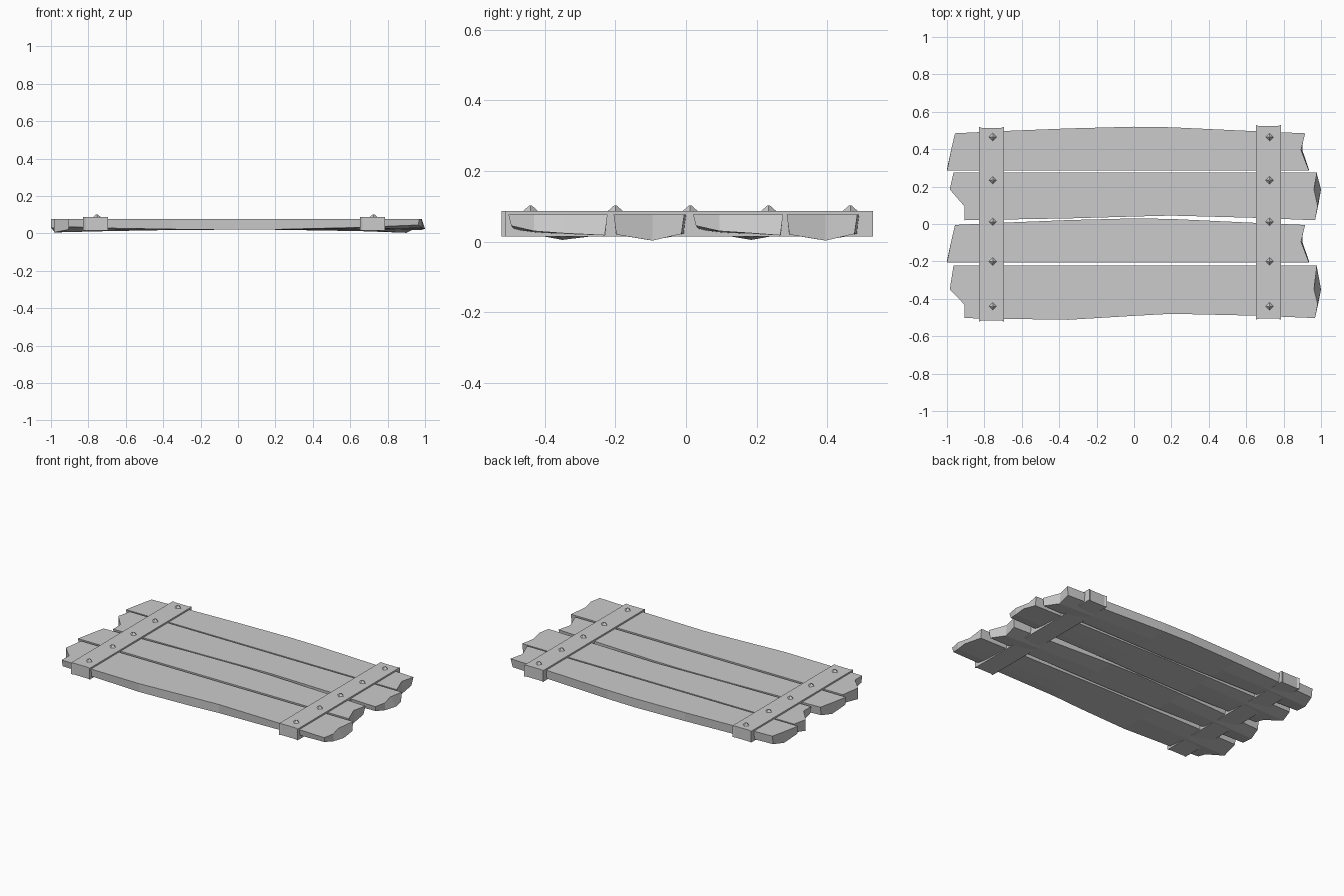
import bpy, bmesh, math

if "Cube" in bpy.data.objects:
    bpy.data.objects.remove(bpy.data.objects["Cube"])

TOP = 0.077   # plank upper surface
MID = 0.02    # underside height at mid length
STATIONS = (-0.7, -0.35, 0.0, 0.2, 0.65)


def finish(name, bm):
    bmesh.ops.recalc_face_normals(bm, faces=bm.faces)
    me = bpy.data.meshes.new(name)
    bm.to_mesh(me)
    bm.free()
    ob = bpy.data.objects.new(name, me)
    bpy.context.collection.objects.link(ob)
    return ob


def plank(name, lines, front_bow=(0,) * 5, back_bow=(0,) * 5):
    """Each line runs along x: (y, left x, left z, right x top, right x bottom, right z)."""
    bm = bmesh.new()
    tops, bots = [], []
    for i, (y, xl, zl, xt, xb, zr) in enumerate(lines):
        bow = front_bow if i == 0 else back_bow if i == len(lines) - 1 else (0,) * 5
        inset = 0.008 if i == 0 else -0.008 if i == len(lines) - 1 else 0
        t = [bm.verts.new((xl, y, TOP))]
        b = [bm.verts.new((xl, y + inset, zl))]
        for x, dy in zip(STATIONS, bow):
            end = zl if x < 0 else zr
            z = MID + (end - MID) * (x / 0.95) ** 2
            t.append(bm.verts.new((x, y + dy, TOP)))
            b.append(bm.verts.new((x, y + dy + inset * abs(x), z)))
        t.append(bm.verts.new((xt, y, TOP)))
        b.append(bm.verts.new((xb, y + inset, zr)))
        tops.append(t)
        bots.append(b)
    n, m = len(lines), len(tops[0])
    for i in range(n - 1):
        for j in range(m - 1):
            for g in (tops, bots):
                bm.faces.new((g[i][j], g[i][j + 1], g[i + 1][j + 1], g[i + 1][j]))
        for j in (0, m - 1):
            bm.faces.new((tops[i][j], tops[i + 1][j], bots[i + 1][j], bots[i][j]))
    for i in (0, n - 1):
        for j in range(m - 1):
            bm.faces.new((tops[i][j], tops[i][j + 1], bots[i][j + 1], bots[i][j]))
    return finish(name, bm)


# Notched planks, bowed along the back edge
for k, (yf, ym, yb) in enumerate(((0.285, 0.395, 0.485), (-0.205, -0.095, -0.005))):
    plank(f"notched_plank_{k + 1}", [
        (yf, -1.0, 0.03, 0.935, 0.935, 0.02),
        (ym, -0.978, 0.005, 0.893, 0.90, 0.003),
        (yb, -0.957, 0.022, 0.915, 0.905, 0.022)],
        back_bow=(0.012, 0.026, 0.035, 0.032, 0.011))

# Pointed planks, wavy along the front edge
for k, (yf, yq, ym, yb, bow) in enumerate((
        (0.02, 0.095, 0.185, 0.275, (0.004, 0.01, 0.02, 0.025, 0.013)),
        (-0.503, -0.43, -0.35, -0.222, (-0.004, -0.009, 0.012, 0.023, 0.013)))):
    plank(f"pointed_plank_{k + 1}", [
        (yf, -0.907, 0.035, 0.968, 0.965, 0.045),
        (yq, -0.907, 0.02, 0.982, 0.984, 0.03),
        (ym, -0.985, 0.005, 0.962, 1.0, 0.024),
        (yb, -0.965, 0.02, 0.978, 0.978, 0.018)],
        front_bow=bow)

# Cross battens with slightly hollow ends, and their nail heads
for side, cx, y0, y1, nx in (("left", -0.762, -0.522, 0.52, -0.755),
                             ("right", 0.718, -0.512, 0.53, 0.725)):
    w, d = 0.067, 0.006
    outline = [(-w, y0), (-w + 0.015, y0 + d), (w - 0.015, y0 + d), (w, y0),
               (w, y1), (w - 0.015, y1 - d), (-w + 0.015, y1 - d), (-w, y1)]
    bm = bmesh.new()
    f = bm.faces.new([bm.verts.new((cx + x, y, 0.014)) for x, y in outline])
    ext = bmesh.ops.extrude_face_region(bm, geom=[f])
    up = [v for v in ext["geom"] if isinstance(v, bmesh.types.BMVert)]
    bmesh.ops.translate(bm, verts=up, vec=(0, 0, 0.073))
    finish(f"{side}_batten", bm)
    for i, y in enumerate((0.465, 0.234, 0.012, -0.2, -0.44)):
        bpy.ops.mesh.primitive_cone_add(vertices=4, radius1=0.022, radius2=0.004,
                                        depth=0.016, location=(nx, y, 0.094))
        bpy.context.object.name = f"{side}_nail_{i + 1}"
